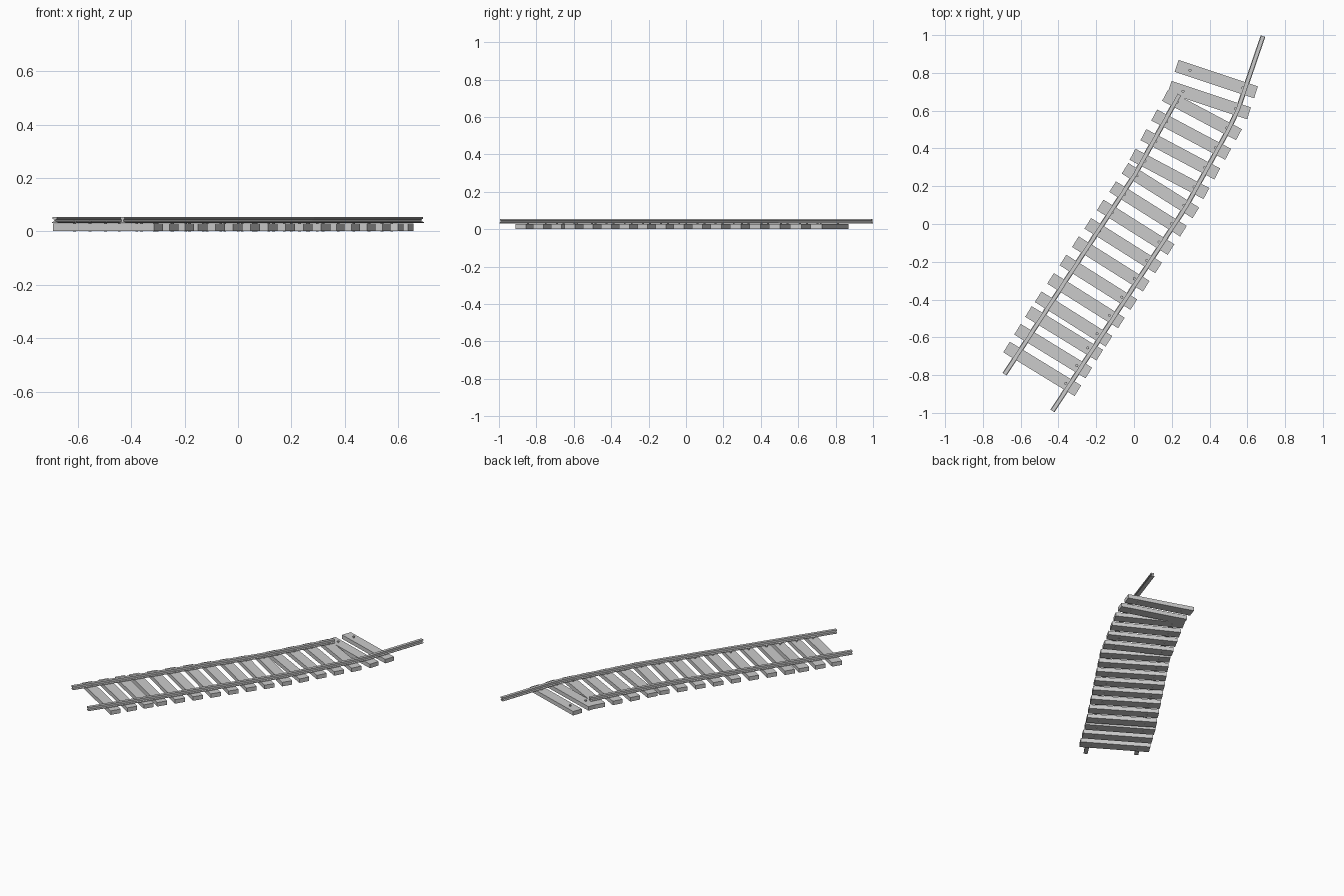
import bpy, bmesh, math
from mathutils import Vector, Matrix

if "Cube" in bpy.data.objects:
    bpy.data.objects.remove(bpy.data.objects["Cube"])

def finish(bm, name):
    bmesh.ops.recalc_face_normals(bm, faces=bm.faces)
    me = bpy.data.meshes.new(name)
    bm.to_mesh(me)
    bm.free()
    ob = bpy.data.objects.new(name, me)
    bpy.context.collection.objects.link(ob)
    return ob

# Half of the rail section (offset, z), mirrored to a full I-profile
HALF = [(0.013, 0.031), (0.013, 0.035), (0.004, 0.038),
        (0.004, 0.045), (0.010, 0.047), (0.010, 0.055)]
SECTION = HALF + [(-u, z) for u, z in reversed(HALF)]

def rail(name, path):
    pts = [Vector(p) for p in path]
    bm = bmesh.new()
    rings = []
    for i, p in enumerate(pts):
        d0 = (p - pts[i - 1]).normalized() if i else (pts[1] - p).normalized()
        d1 = (pts[i + 1] - p).normalized() if i < len(pts) - 1 else d0
        t = (d0 + d1).normalized()
        n = Vector((t.y, -t.x)) / t.dot(d0)
        rings.append([bm.verts.new((p.x + n.x * u, p.y + n.y * u, z)) for u, z in SECTION])
    k = len(SECTION)
    for a, b in zip(rings, rings[1:]):
        for j in range(k):
            bm.faces.new((a[j], a[(j + 1) % k], b[(j + 1) % k], b[j]))
    bm.faces.new(rings[0])
    bm.faces.new(rings[-1])
    return finish(bm, name)

def tie(name, x, y, angle):
    bm = bmesh.new()
    m = (Matrix.Translation((x, y, 0.0155)) @ Matrix.Rotation(math.radians(angle), 4, 'Z')
         @ Matrix.Diagonal((0.443, 0.066, 0.027, 1)))
    bmesh.ops.create_cube(bm, size=1, matrix=m)
    return finish(bm, name)

def spike(name, x, y):
    # shaft through the tie with a wider head on top
    bm = bmesh.new()
    for r, z0, z1 in ((0.005, 0.0, 0.034), (0.008, 0.034, 0.039)):
        bmesh.ops.create_cone(bm, cap_ends=True, segments=8, radius1=r, radius2=r,
                              depth=z1 - z0, matrix=Matrix.Translation((x, y, (z0 + z1) / 2)))
    return finish(bm, name)

# Rails: the left one is broken off short
rail("left_rail", [(-0.685, -0.795), (0.005, 0.262), (0.24, 0.685)])
rail("right_rail", [(-0.432, -0.99), (0.276, 0.093), (0.50, 0.50), (0.55, 0.606), (0.683, 0.995)])

# Ties: three track sections (first centre, last centre, count, angle)
sections = [((-0.486, -0.767), (-0.37, -0.579), 3, -31.5),
            ((-0.32, -0.503), (0.14, 0.177), 8, -32.2),
            ((0.188, 0.265), (0.36, 0.577), 4, -28),
            ((0.399, 0.656), (0.436, 0.767), 2, -18.4)]
num = 0
for a, b, count, angle in sections:
    c, s = math.cos(math.radians(angle)), math.sin(math.radians(angle))
    for i in range(count):
        num += 1
        p = Vector(a).lerp(Vector(b), i / (count - 1))
        tie(f"tie_{num}", p.x, p.y, angle)
        for side, word in ((-1, "left"), (1, "right")):
            d = side * 0.147
            spike(f"{word}_spike_{num}", p.x + d * c, p.y + d * s)
